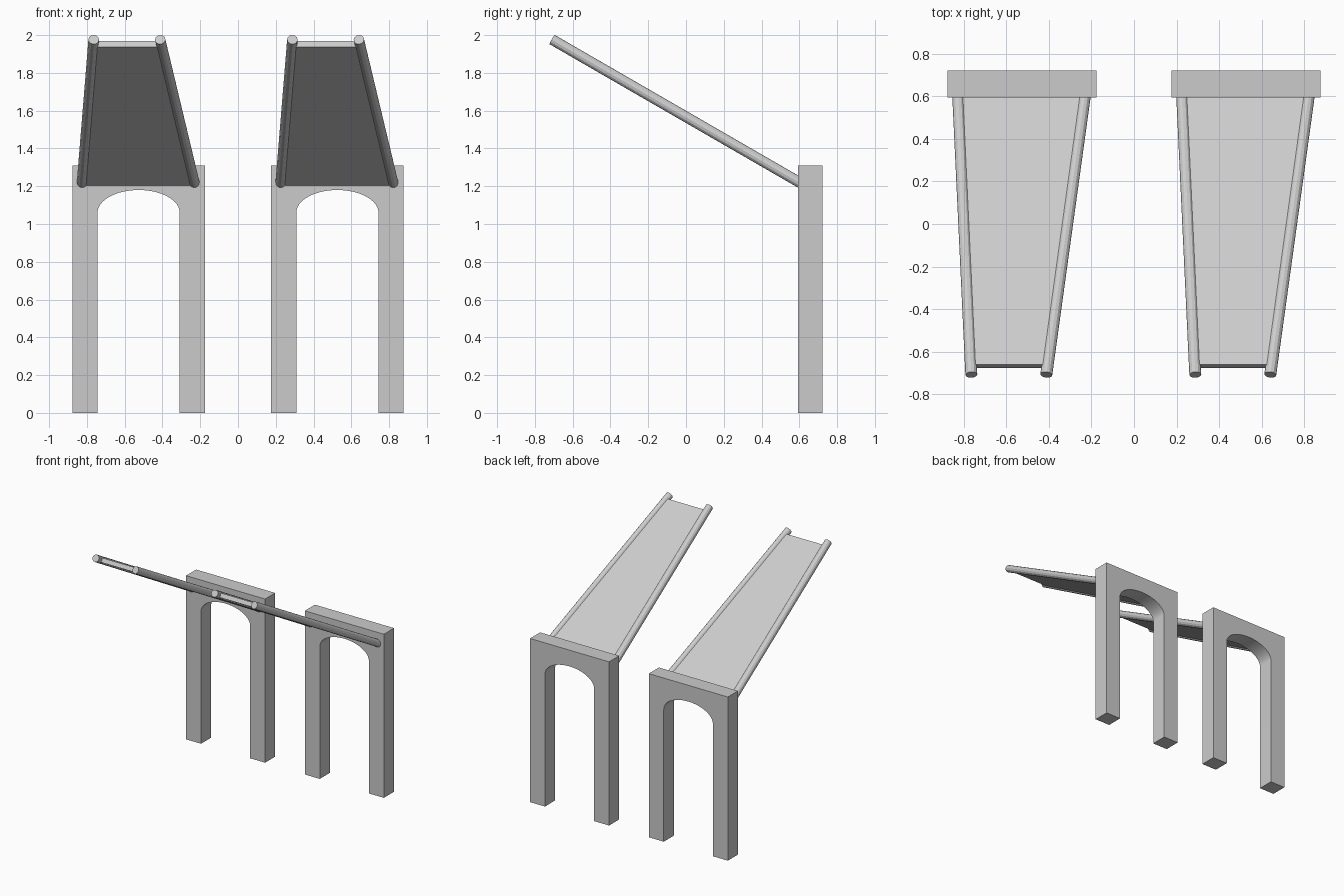
import bpy, bmesh, math
from mathutils import Vector

if "Cube" in bpy.data.objects:
    bpy.data.objects.remove(bpy.data.objects["Cube"])

SLOPE = math.tan(math.radians(30))


def axis_point(x, y):
    """Point on the inclined plane running down into the arch."""
    return Vector((x, y, 1.976 - (y + 0.708) * SLOPE))


def extrude(name, points, offset, smooth=False):
    """Solid from a planar outline pushed along offset."""
    bm = bmesh.new()
    face = bm.faces.new([bm.verts.new(p) for p in points])
    res = bmesh.ops.extrude_face_region(bm, geom=[face], use_keep_orig=True)
    bmesh.ops.translate(bm, vec=offset,
                        verts=[v for v in res["geom"] if isinstance(v, bmesh.types.BMVert)])
    bmesh.ops.recalc_face_normals(bm, faces=bm.faces)
    mesh = bpy.data.meshes.new(name)
    bm.to_mesh(mesh)
    bm.free()
    obj = bpy.data.objects.new(name, mesh)
    bpy.context.collection.objects.link(obj)
    if smooth:
        bpy.context.view_layer.objects.active = obj
        obj.select_set(True)
        bpy.ops.object.shade_smooth_by_angle(angle=math.radians(30))
        obj.select_set(False)
    return obj


def rail(name, start, end):
    d = end - start
    bpy.ops.mesh.primitive_cylinder_add(vertices=12, radius=0.028, depth=d.length,
                                        location=(start + end) / 2,
                                        rotation=d.to_track_quat('Z', 'Y').to_euler())
    bpy.context.object.name = name
    bpy.context.object.select_set(False)


def build(side, cx):
    # Arched support: two legs joined by a flattened elliptical arch
    y0, depth, half, inner = 0.594, 0.128, 0.35, 0.2175
    outline = [(-half, 0), (-half, 1.31), (half, 1.31), (half, 0), (inner, 0)]
    n = 32
    outline += [(inner * math.cos(math.pi * i / n), 1.06 + 0.12 * math.sin(math.pi * i / n))
                for i in range(n + 1)]
    outline.append((-inner, 0))
    extrude(side + "_arch", [(cx + x, y0, z) for x, z in outline], (0, depth, 0), True)

    # Tapered side rails
    top_y, low_y = -0.708, 0.61
    xs = {"outer": (-0.238, -0.3), "inner": (0.114, 0.296)}
    for label, (xt, xb) in xs.items():
        rail(f"{side}_rail_{label}", axis_point(cx + xb, low_y), axis_point(cx + xt, top_y))

    # Sloping panel between the rails
    t = 0.034
    normal = Vector((0, math.sin(math.radians(30)), math.cos(math.radians(30))))
    (lt, lb), (rt, rb) = xs.values()
    pts = [axis_point(cx + x, y) - normal * t / 2
           for x, y in ((lt, -0.668), (rt, -0.668), (rb, 0.61), (lb, 0.61))]
    extrude(side + "_panel", pts, normal * t)


build("left", -0.526)
build("right", 0.526)
